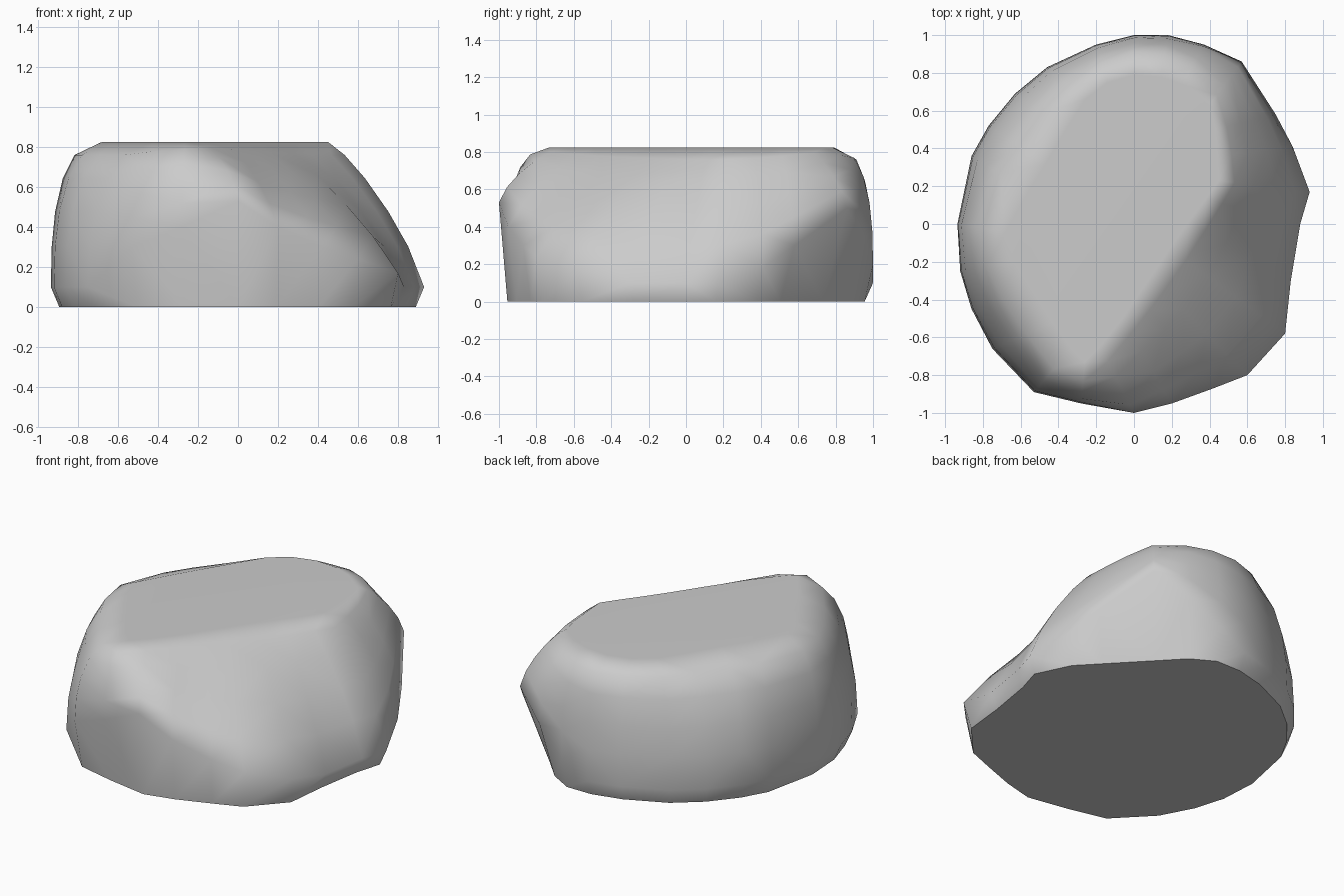
import bpy, bmesh, math
from mathutils import Vector

if "Cube" in bpy.data.objects:
    bpy.data.objects.remove(bpy.data.objects["Cube"])

# One spoke per row: widest outline x, y / flat top x, y / bulge (1 = straight slope, 4 = upright wall)
SPOKES = [
    (.93, .17, .45, .23, 1.25), (.84, .41, .44, .36, 1.3), (.75, .58, .43, .50, 1.3),
    (.57, .86, .40, .63, 1.4), (.37, .95, .25, .74, 2.0), (.18, 1.0, .14, .78, 2.5),
    (0, 1.0, 0, .79, 2.7), (-.20, .95, -.14, .75, 2.4), (-.46, .83, -.26, .66, 2.2),
    (-.63, .69, -.36, .50, 2.1), (-.77, .52, -.47, .32, 2.2), (-.86, .36, -.56, .17, 2.3),
    (-.935, 0, -.68, -.04, 2.5), (-.92, -.25, -.63, -.20, 2.4),
    (-.86, -.45, -.53, -.36, 2.3), (-.75, -.66, -.43, -.52, 2.1), (-.53, -.89, -.33, -.66, 2.2),
    (-.28, -.95, -.26, -.73, 2.2), (0, -1.0, -.18, -.65, 1.4), (.20, -.95, -.06, -.50, 1.25),
    (.42, -.87, .02, -.38, 1.2), (.60, -.80, .09, -.28, 1.15), (.80, -.58, .19, -.13, 1.15),
    (.83, -.30, .29, .01, 1.2), (.88, 0, .38, .13, 1.25),
]
# Height of the widest point where it is not the usual .1 (front nose, back right corner)
WIDEST = {1: .18, 2: .3, 3: .5, 4: .35, 5: .2, 16: .3, 17: .4, 18: .53,
          19: .4, 20: .3, 21: .24, 22: .17}
STEPS = [0, .28, .52, .75, .91, 1]
TOP = .825
BACK_RIGHT = Vector((.727, .687, 0))


def spoke_points(i, spoke):
    ox, oy, tx, ty, p = spoke
    w = WIDEST.get(i, .1)
    base = Vector((ox * .955, oy * .955, 0))
    over = base.dot(BACK_RIGHT) - .83   # straight undercut at the back right
    if over > 0:
        base -= BACK_RIGHT * over
    pts = [base]
    for u in STEPS:
        f = (1 - u ** p) ** (1 / p)
        pts.append(Vector((tx + (ox - tx) * f, ty + (oy - ty) * f, w + (TOP - w) * u)))
    return pts


# Rock body: rings of spokes with a flat base and a flat top
bm = bmesh.new()
spokes = [[bm.verts.new(c) for c in spoke_points(i, s)] for i, s in enumerate(SPOKES)]
for a, b in zip(spokes, spokes[1:] + spokes[:1]):
    for k in range(len(STEPS)):
        bm.faces.new((a[k], b[k], b[k + 1], a[k + 1]))
bm.faces.new([s[0] for s in reversed(spokes)])
bm.faces.new([s[-1] for s in spokes])
bmesh.ops.triangulate(bm, faces=[f for f in bm.faces if len(f.verts) == 4])
bmesh.ops.recalc_face_normals(bm, faces=bm.faces[:])

mesh = bpy.data.meshes.new("rock")
bm.to_mesh(mesh)
bm.free()
rock = bpy.data.objects.new("rock", mesh)
bpy.context.collection.objects.link(rock)

# Smooth faces, crisp rim around the base; large facets stay flat
bpy.context.view_layer.objects.active = rock
rock.select_set(True)
bpy.ops.object.shade_smooth_by_angle(angle=math.radians(58))
weighted = rock.modifiers.new("flat_facets", 'WEIGHTED_NORMAL')
weighted.keep_sharp = True
